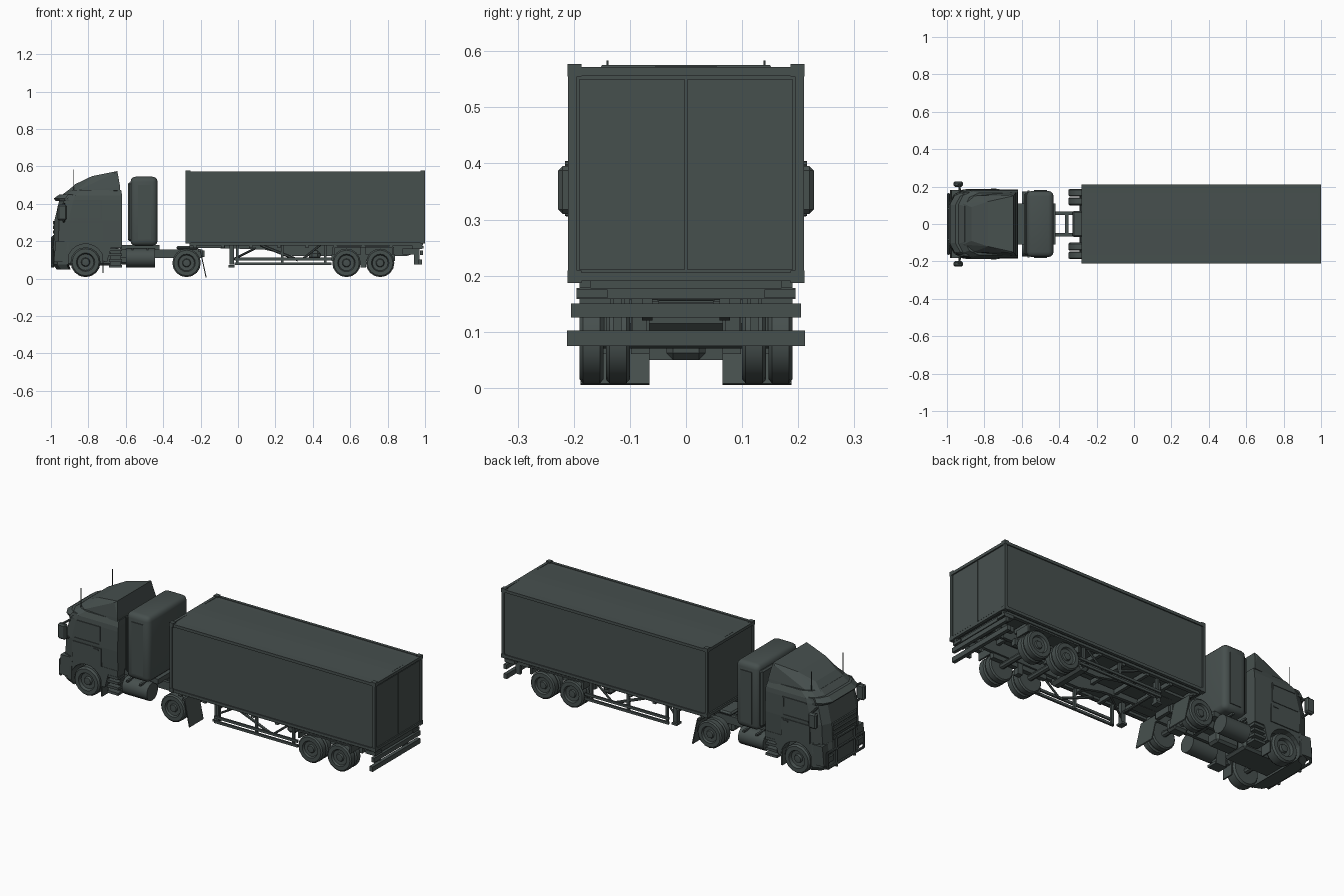
import bpy, bmesh, math
from mathutils import Vector, Matrix

if "Cube" in bpy.data.objects:
    bpy.data.objects.remove(bpy.data.objects["Cube"])

mat = bpy.data.materials.new("dark slate green")
mat.diffuse_color = (0.062, 0.079, 0.076, 1)
mat.use_nodes = True
mat.node_tree.nodes["Principled BSDF"].inputs["Base Color"].default_value = mat.diffuse_color


def finish(name, bm, smooth=None):
    bmesh.ops.recalc_face_normals(bm, faces=bm.faces)
    me = bpy.data.meshes.new(name)
    bm.to_mesh(me)
    bm.free()
    ob = bpy.data.objects.new(name, me)
    bpy.context.collection.objects.link(ob)
    me.materials.append(mat)
    if smooth:
        bpy.ops.object.select_all(action='DESELECT')
        ob.select_set(True)
        bpy.context.view_layer.objects.active = ob
        bpy.ops.object.shade_smooth_by_angle(angle=math.radians(smooth))
    return ob


def add_box(bm, x0, x1, y0, y1, z0, z1):
    m = Matrix.Translation(((x0 + x1) / 2, (y0 + y1) / 2, (z0 + z1) / 2))
    m = m @ Matrix.Diagonal((abs(x1 - x0), abs(y1 - y0), abs(z1 - z0), 1))
    return bmesh.ops.create_cube(bm, size=1, matrix=m)["verts"]


def boxes(name, dims, mirror=False, bevel=0, seg=1):
    bm = bmesh.new()
    for x0, x1, y0, y1, z0, z1 in dims:
        add_box(bm, x0, x1, y0, y1, z0, z1)
        if mirror:
            add_box(bm, x0, x1, -y1, -y0, z0, z1)
    if bevel:
        bmesh.ops.bevel(bm, geom=bm.edges[:], offset=bevel, segments=seg, affect='EDGES', profile=0.5)
    return finish(name, bm, 40 if seg > 1 else None)


def add_rod(bm, a, b, r, n=8):
    a, b = Vector(a), Vector(b)
    d = b - a
    m = Matrix.Translation((a + b) / 2) @ d.to_track_quat('Z', 'Y').to_matrix().to_4x4()
    bmesh.ops.create_cone(bm, cap_ends=True, segments=n, radius1=r, radius2=r, depth=d.length, matrix=m)


def rods(name, items, mirror=False, n=8):
    bm = bmesh.new()
    for a, b, r in items:
        add_rod(bm, a, b, r, n)
        if mirror:
            add_rod(bm, (a[0], -a[1], a[2]), (b[0], -b[1], b[2]), r, n)
    return finish(name, bm, 40)


def extrude_profile(name, pts, y0, y1, mirror=False):
    # side profile in x, z extruded across y
    bm = bmesh.new()
    for s in ((1, -1) if mirror else (1,)):
        f = bm.faces.new([bm.verts.new((x, s * y0, z)) for x, z in pts])
        e = bmesh.ops.extrude_face_region(bm, geom=[f])["geom"]
        bmesh.ops.translate(bm, vec=(0, s * (y1 - y0), 0), verts=[v for v in e if isinstance(v, bmesh.types.BMVert)])
    return finish(name, bm)


def loft(name, rings, smooth=None):
    bm = bmesh.new()
    rs = [[bm.verts.new(p) for p in r] for r in rings]
    n = len(rs[0])
    for a, b in zip(rs, rs[1:]):
        for i in range(n):
            bm.faces.new((a[i], a[(i + 1) % n], b[(i + 1) % n], b[i]))
    bm.faces.new(rs[0])
    bm.faces.new(rs[-1])
    return finish(name, bm, smooth)


def hull(name, pts):
    bm = bmesh.new()
    for x, y, z in pts:
        bm.verts.new((x, y, z))
        bm.verts.new((x, -y, z))
    bmesh.ops.convex_hull(bm, input=bm.verts[:])
    return finish(name, bm)


def wheel(name, x, z, r, tyres):
    # lathed tyre with recessed rim and raised hub: (y offset fraction, radius fraction)
    prof = [(0, .55), (0, .9), (.15, 1), (.85, 1), (1, .9), (1, .62), (.75, .55), (.72, .3), (.9, .25), (.92, .1)]
    n = 16
    for s, side in ((-1, "right"), (1, "left")):
        for k, (y0, y1) in enumerate(tyres):
            rings = [[(x + r * f * math.cos(2 * math.pi * i / n), s * (y0 + t * (y1 - y0)),
                       z + r * f * math.sin(2 * math.pi * i / n)) for i in range(n)] for t, f in prof]
            loft(f"{name}_{side}_{k}", rings, 35)


# --- wheels and axles
wheel("front_wheel", -.815, .088, .08, [(.115, .182)])
wheel("drive_wheel", -.275, .084, .076, [(.1, .143), (.147, .188)])
for i, x in enumerate((.58, .76)):
    wheel(f"trailer_wheel_{i}", x, .084, .076, [(.1, .143), (.147, .19)])
rods("axles", [((x, -.15, .086), (x, .15, .086), .016) for x in (-.815, -.275, .58, .76)])
boxes("differential", [(-.32, -.23, -.035, .035, .05, .12)], bevel=.012)


# --- cab shell lofted from plan outlines at rising heights
def plan(z, xf, xb, w):
    half = [(xb, w), (xf + .075, w), (xf + .025, w - .022), (xf, w - .07)]
    return [(x, y, z) for x, y in half] + [(x, -y, z) for x, y in reversed(half)]


loft("cab_shell", [plan(.19, -.985, -.62, .18), plan(.31, -.982, -.62, .184), plan(.42, -.955, -.62, .18),
                   plan(.445, -.945, -.62, .177), plan(.475, -.905, -.625, .165)])
loft("sun_visor", [plan(.415, -.975, -.93, .172), plan(.428, -.985, -.925, .174), plan(.45, -.955, -.91, .17)])
arch = [(-.815 + .098 * math.cos(a), .088 + .098 * math.sin(a)) for a in [math.radians(15 * k) for k in range(12, -1, -1)]]
extrude_profile("wheel_arches", [(-.985, .09)] + arch + [(-.7, .088), (-.68, .165), (-.62, .165), (-.62, .2), (-.975, .2)],
                .12, .182, True)
loft("front_bumper", [plan(.05, -.97, -.905, .175), plan(.075, -.99, -.905, .184), plan(.15, -.99, -.905, .184),
                      plan(.205, -.985, -.9, .182)])
hull("roof_fairing", [(-.915, .11, .465), (-.86, .15, .47), (-.63, .172, .47), (-.63, .17, .49), (-.645, .15, .575),
                      (-.66, .155, .565), (-.78, .12, .548), (-.87, .09, .505)])

# raised and framed cab details
boxes("grille_slats", [(-.99, -.975, -.105, .105, z, z + .018) for z in (.215, .24, .265, .29)])
boxes("headlights", [(-.994, -.96, .105, .16, .1, .14)], True, .005)
boxes("door_panels", [(-.9, -.72, .18, .187, .2, .3)], True)
boxes("door_window_frames", [(-.89, -.73, .179, .187, .315, .322), (-.735, -.728, .176, .186, .315, .42),
                             (-.875, -.728, .176, .184, .413, .42)], True)
boxes("door_handles", [(-.765, -.735, .185, .191, .285, .293)], True)
boxes("cab_steps", [(-.69, -.62, .12, .178, z, z + .014) for z in (.06, .09, .12, .148)]
      + [(-.685, -.625, .115, .15, .06, .16)], True)
boxes("front_mudflaps", [(-.725, -.718, .115, .18, .03, .12)], True)
boxes("mirrors", [(-.965, -.915, .198, .228, .31, .395)], True, .008)
rods("mirror_arms", [((-.93, .165, .4), (-.935, .215, .398), .006), ((-.93, .17, .305), (-.935, .215, .312), .006)], True)
rods("antennas", [((-.878, .14, .44), (-.878, .14, .583), .002)], True, 5)
rods("bull_bar", [((-.992, .08, .06), (-.992, .08, .22), .008), ((-.992, 0, .22), (-.992, .08, .22), .008),
                  ((-.992, 0, .16), (-.992, .16, .16), .007), ((-.992, 0, .075), (-.992, .16, .075), .007),
                  ((-.992, .16, .075), (-.992, .16, .16), .007)], True)

# --- tractor chassis
boxes("tractor_rails", [(-.93, -.19, .048, .066, .11, .155)], True)
boxes("tractor_cross_members", [(x, x + .02, -.05, .05, .115, .15) for x in (-.6, -.44, -.37, -.2)])
boxes("engine_block", [(-.93, -.64, -.08, .08, .07, .2), (-.64, -.5, -.04, .04, .075, .14)], bevel=.012)
boxes("chassis_deck", [(-.63, -.42, -.11, .11, .152, .18)])
rods("fuel_tanks", [((-.6, .125, .11), (-.445, .125, .11), .05)], True, 14)
boxes("tank_straps", [(x, x + .012, .07, .18, .152, .163) for x in (-.57, -.49)], True)
boxes("coupling_plate", [(-.33, -.21, -.07, .07, .155, .175)], bevel=.008)
extrude_profile("drive_mudflaps", [(-.205, .155), (-.2, .155), (-.168, .008), (-.173, .005)], .065, .188, True)
boxes("mudflap_brackets", [(-.215, -.2, .05, .185, .145, .157)], True)

# --- tall rounded unit behind the cab
boxes("tall_rear_unit", [(-.575, -.43, -.177, .177, .175, .545)], bevel=.028, seg=3)
boxes("tall_unit_front_frame", [(-.588, -.565, -.165, .165, .2, .515)], bevel=.008)
boxes("tall_unit_side_hatch", [(-.535, -.465, .176, .181, .21, .5)], True)

# --- container
boxes("container_body", [(-.272, .993, -.204, .204, .195, .569)])
e = .016
frame = [(x, x + e, y, y + e, .19, .574) for x in (-.28, 1 - e) for y in (-.21, .21 - e)]
frame += [(-.28, 1, y, y + e, z, z + e) for y in (-.21, .21 - e) for z in (.19, .572 - e)]
frame += [(x, x + e, -.21, .21, z, z + e) for x in (-.28, 1 - e) for z in (.19, .572 - e)]
boxes("container_frame", frame)
boxes("corner_castings", [(x, x + .026, .186, .211, z, z + .022) for x in (-.281, .975) for z in (.187, .555)], True)
hull("roof_crown", [(-.265, .2, .568), (.985, .2, .568), (-.265, .03, .573), (.985, .03, .573)])
boxes("rear_doors", [(.99, .996, .003, .19, .21, .55)], True)

# --- trailer chassis
extrude_profile("trailer_main_beams", [(-.2, .19), (-.2, .165), (0, .16), (.14, .155), (.3, .12), (.9, .12), (.96, .14), (.96, .19)],
                .06, .078, True)
boxes("trailer_side_beams", [(-.26, .99, .17, .19, .178, .192)], True)
boxes("trailer_cross_members", [(x / 100, x / 100 + .018, -.185, .185, .165, .19) for x in range(-24, 97, 15)])
boxes("kingpin_plate", [(-.26, -.07, -.12, .12, .165, .18)])
boxes("landing_legs", [(-.046, -.022, .12, .145, .075, .185), (-.05, -.018, .112, .153, .06, .072)], True)
rods("landing_gear_braces", [((-.034, -.13, .13), (-.034, .13, .13), .007), ((-.03, .13, .1), (.1, .07, .165), .006),
                             ((-.03, -.13, .1), (.1, -.07, .165), .006)])
boxes("side_guards", [(-.02, .5, .176, .186, .098, .112), (-.02, .5, .176, .186, .072, .086)]
      + [(x, x + .014, .165, .178, .072, .185) for x in (-.01, .23, .46)], True)
rods("side_guard_braces", [((.12, .17, .18), (.32, .17, .1), .008), ((.44, .17, .18), (.34, .17, .1), .006)], True, 6)

# bogie suspension and mudguards
boxes("suspension_beams", [(.5, .84, .07, .095, .095, .13), (.655, .685, .065, .098, .06, .17)], True)
boxes("trailer_mudguards", [(.51, .83, .1, .19, .166, .174), (.825, .835, .1, .19, .13, .17), (.505, .515, .1, .19, .13, .17)], True)
boxes("air_tank", [(.38, .44, -.12, .12, .1, .15)], bevel=.015)

# rear bumper bars
boxes("rear_bumper", [(.972, .99, -.205, .205, .125, .15), (.965, .985, -.212, .212, .075, .102),
                      (.93, .985, -.195, .195, .158, .178)])
boxes("rear_bumper_brackets", [(.94, .97, .115, .13, .075, .19), (.88, .965, .11, .135, .13, .16)], True)
boxes("rear_lamps", [(.985, .992, .14, .195, .16, .175)], True)
